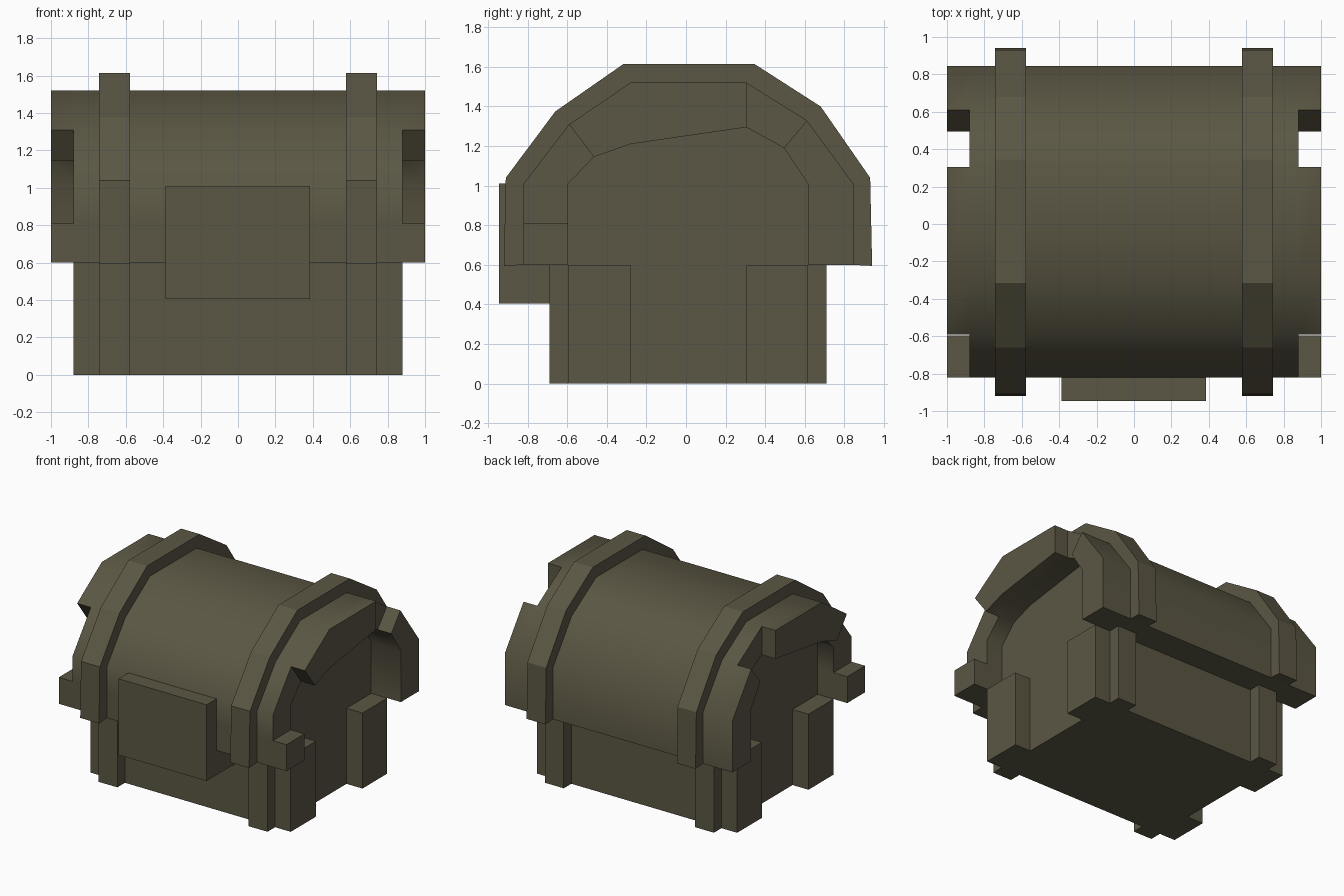
import bpy, bmesh, math

if "Cube" in bpy.data.objects:
    bpy.data.objects.remove(bpy.data.objects["Cube"])

wood = bpy.data.materials.new("dark olive brown")
wood.diffuse_color = (0.105, 0.095, 0.058, 1)
wood.use_nodes = True
wood.node_tree.nodes["Principled BSDF"].inputs["Base Color"].default_value = wood.diffuse_color


def finish(name, bm, smooth=False):
    bmesh.ops.recalc_face_normals(bm, faces=bm.faces)
    me = bpy.data.meshes.new(name)
    bm.to_mesh(me)
    bm.free()
    me.materials.append(wood)
    ob = bpy.data.objects.new(name, me)
    bpy.context.collection.objects.link(ob)
    if smooth:
        bpy.ops.object.select_all(action='DESELECT')
        ob.select_set(True)
        bpy.context.view_layer.objects.active = ob
        bpy.ops.object.shade_smooth_by_angle(angle=math.radians(45))
    return ob


def prism(name, profile, x0, x1):
    """Solid (y, z) profile extruded along x."""
    bm = bmesh.new()
    a = [bm.verts.new((x0, y, z)) for y, z in profile]
    b = [bm.verts.new((x1, y, z)) for y, z in profile]
    n = len(profile)
    bm.faces.new(a)
    bm.faces.new(b[::-1])
    for i in range(n):
        j = (i + 1) % n
        bm.faces.new((a[i], a[j], b[j], b[i]))
    return finish(name, bm)


def box(name, x0, x1, y0, y1, z0, z1):
    return prism(name, [(y0, z0), (y1, z0), (y1, z1), (y0, z1)], x0, x1)


def arch(name, outer, inner, xs, keep=lambda slab, seg: True, smooth=False):
    """Thick arch made of cells; walls shared by two cells are left out."""
    bm = bmesh.new()
    verts = {(s, k, i): bm.verts.new((x, *p)) for s, x in enumerate(xs)
             for k, prof in enumerate((outer, inner)) for i, p in enumerate(prof)}
    walls = {}
    for s in range(len(xs) - 1):
        for i in range(len(outer) - 1):
            if not keep(s, i):
                continue
            c = lambda ds, k, di: (s + ds, k, i + di)
            quads = [[c(0, k, 0), c(1, k, 0), c(1, k, 1), c(0, k, 1)] for k in (0, 1)]
            quads += [[c(d, 0, 0), c(d, 1, 0), c(d, 1, 1), c(d, 0, 1)] for d in (0, 1)]
            quads += [[c(0, 0, d), c(1, 0, d), c(1, 1, d), c(0, 1, d)] for d in (0, 1)]
            for q in quads:
                key = frozenset(q)
                if key in walls:
                    del walls[key]
                else:
                    walls[key] = q
    for q in walls.values():
        bm.faces.new([verts[v] for v in q])
    bmesh.ops.delete(bm, geom=[v for v in bm.verts if not v.link_faces], context='VERTS')
    return finish(name, bm, smooth)


# Arch profiles, front to back
lid_out = [(-.82, .6), (-.82, .81), (-.82, 1.01), (-.59, 1.31), (-.28, 1.52),
           (.305, 1.52), (.61, 1.33), (.845, 1.01), (.845, .6)]
lid_in = [(-.595, .6), (-.595, .81), (-.595, 1.01), (-.465, 1.145), (-.28, 1.21),
          (.305, 1.295), (.495, 1.19), (.615, 1.01), (.615, .6)]
band_out = [(-.92, .595), (-.91, 1.04), (-.66, 1.375), (-.315, 1.615),
            (.345, 1.615), (.68, 1.40), (.93, 1.04), (.94, .595)]
band_in = lid_out[:1] + lid_out[2:]

# Curved lid with broken rims at both ends
arch("lid", lid_out, lid_in, [-1, -.88, .88, 1],
     keep=lambda slab, seg: slab == 1 or seg not in (1, 2, 5), smooth=True)

# Chest body with its end walls reaching up into the lid
prism("body", [(-.595, 0), *lid_in, (.615, 0)], -.74, .74)

# Bands, straps and corner posts on both ends
for side, sx in (("left", -1), ("right", 1)):
    b0, b1 = sorted((sx * .577, sx * .742))
    arch(f"{side}_lid_band", band_out, band_in, [b0, b1])
    box(f"{side}_front_strap", b0, b1, -.69, -.595, 0, .6)
    box(f"{side}_back_strap", b0, b1, .615, .71, 0, .6)
    p0, p1 = sorted((sx * .74, sx * .88))
    box(f"{side}_front_post", p0, p1, -.595, -.28, 0, .6)
    box(f"{side}_back_post", p0, p1, .305, .615, 0, .6)

# Lock plate
box("lock", -.388, .386, -.945, -.595, .405, 1.01)
